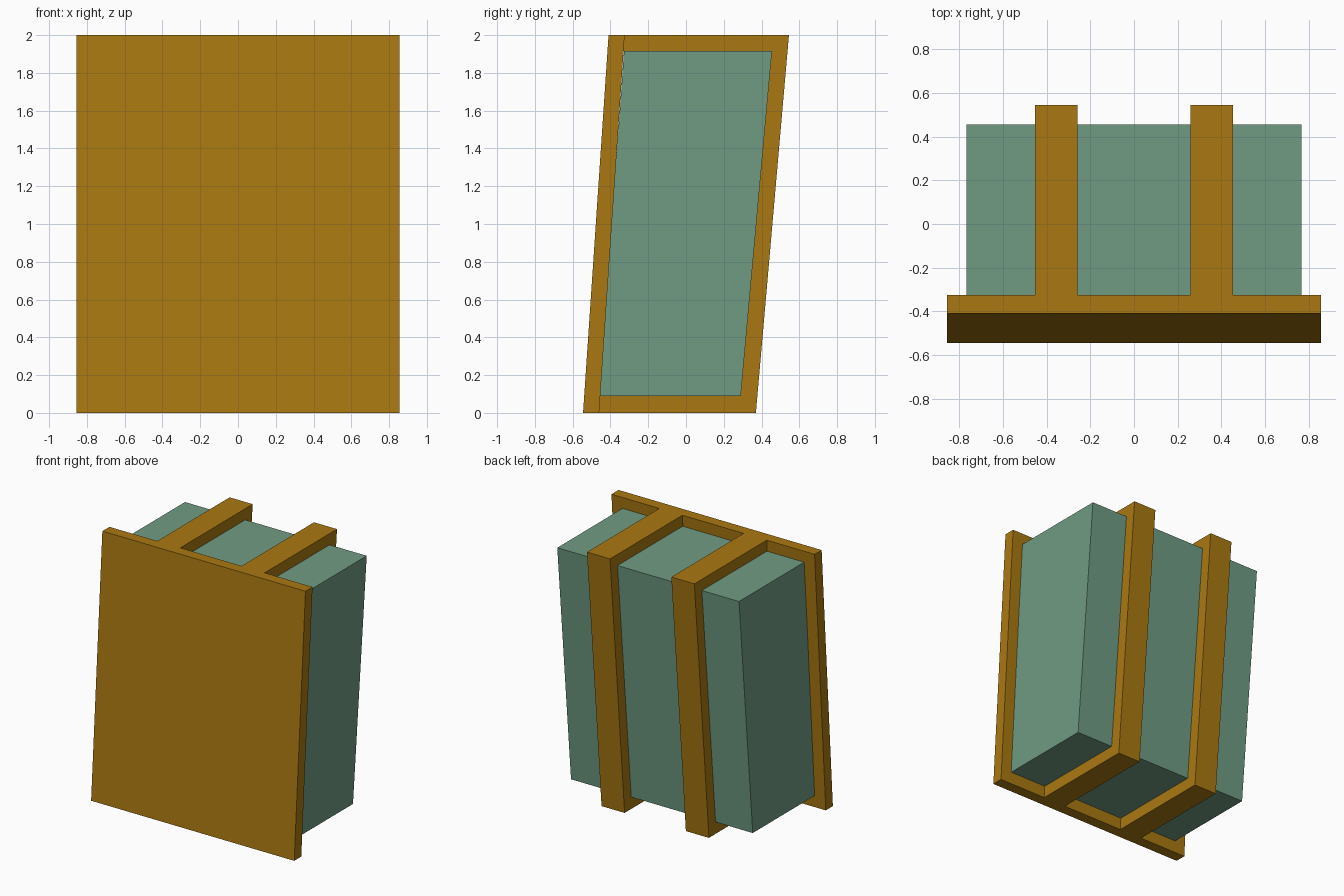
import bpy, bmesh

if "Cube" in bpy.data.objects:
    bpy.data.objects.remove(bpy.data.objects["Cube"])


def material(name, rgb):
    m = bpy.data.materials.new(name)
    m.diffuse_color = (*rgb, 1)
    m.use_nodes = True
    m.node_tree.nodes["Principled BSDF"].inputs["Base Color"].default_value = m.diffuse_color
    return m


def extrude_profile(name, yz, x0, x1, mat):
    """Extrude a side profile (y, z) across x."""
    bm = bmesh.new()
    face = bm.faces.new([bm.verts.new((x0, y, z)) for y, z in yz])
    new = bmesh.ops.extrude_face_region(bm, geom=[face])["geom"]
    bmesh.ops.translate(bm, vec=(x1 - x0, 0, 0),
                        verts=[v for v in new if isinstance(v, bmesh.types.BMVert)])
    bmesh.ops.recalc_face_normals(bm, faces=bm.faces)
    mesh = bpy.data.meshes.new(name)
    bm.to_mesh(mesh)
    bm.free()
    mesh.materials.append(mat)
    obj = bpy.data.objects.new(name, mesh)
    bpy.context.collection.objects.link(obj)
    return obj


wood = material("ochre", (0.40, 0.19, 0.006))
green = material("sage_green", (0.16, 0.33, 0.23))

# Leaning front board
extrude_profile("front_panel", [(-0.545, 0), (-0.46, 0), (-0.325, 2), (-0.41, 2)],
                -0.855, 0.855, wood)

# Leaning box behind the board
extrude_profile("box_body", [(-0.46, 0.09), (0.29, 0.09), (0.455, 1.915), (-0.328, 1.915)],
                -0.765, 0.765, green)

# Two straps wrapping under, behind and over the box
strap = [(-0.47, 0), (0.37, 0), (0.545, 2), (-0.335, 2),
         (-0.34, 1.915), (0.455, 1.915), (0.29, 0.09), (-0.464, 0.09)]
for side, x in (("left", -0.355), ("right", 0.355)):
    extrude_profile(side + "_strap", strap, x - 0.097, x + 0.097, wood)
